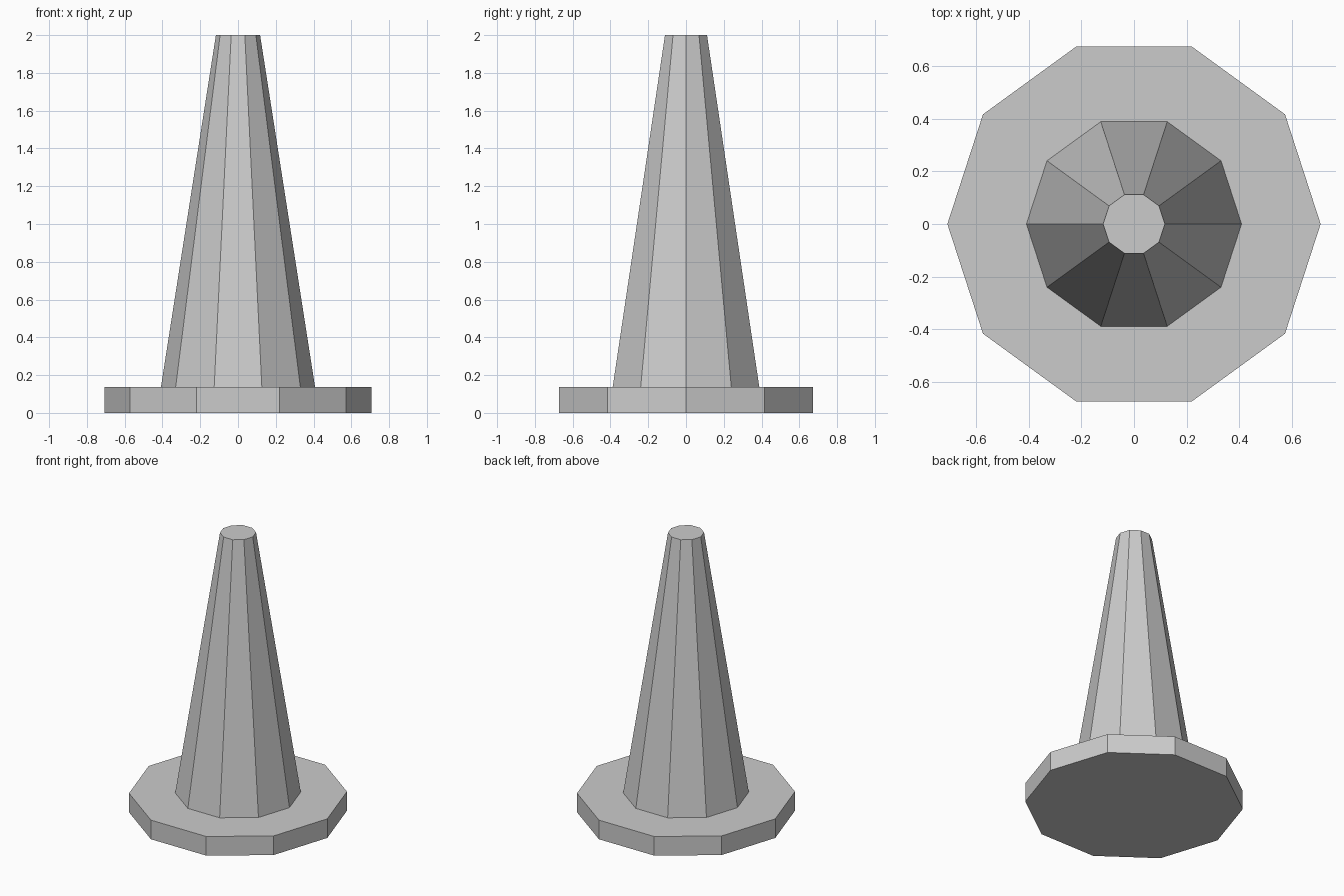
import bpy, bmesh
from math import cos, sin, tau

if "Cube" in bpy.data.objects:
    bpy.data.objects.remove(bpy.data.objects["Cube"])

SIDES = 10


def lathe(name, profile):
    """Closed flat-sided solid from (radius, height) points, bottom to top."""
    bm = bmesh.new()
    rings = [[bm.verts.new((r * cos(tau * i / SIDES), r * sin(tau * i / SIDES), z))
              for i in range(SIDES)] for r, z in profile]
    for low, high in zip(rings, rings[1:]):
        for i in range(SIDES):
            j = (i + 1) % SIDES
            bm.faces.new((low[i], low[j], high[j], high[i]))
    bm.faces.new(rings[0][::-1])
    bm.faces.new(rings[-1])
    mesh = bpy.data.meshes.new(name)
    bm.to_mesh(mesh)
    bm.free()
    obj = bpy.data.objects.new(name, mesh)
    bpy.context.collection.objects.link(obj)
    return obj


# Flat foot plate, step in to the tapering body, flat tip
lathe("traffic_cone", [(0.708, 0), (0.708, 0.137), (0.408, 0.137), (0.117, 2.0)])
